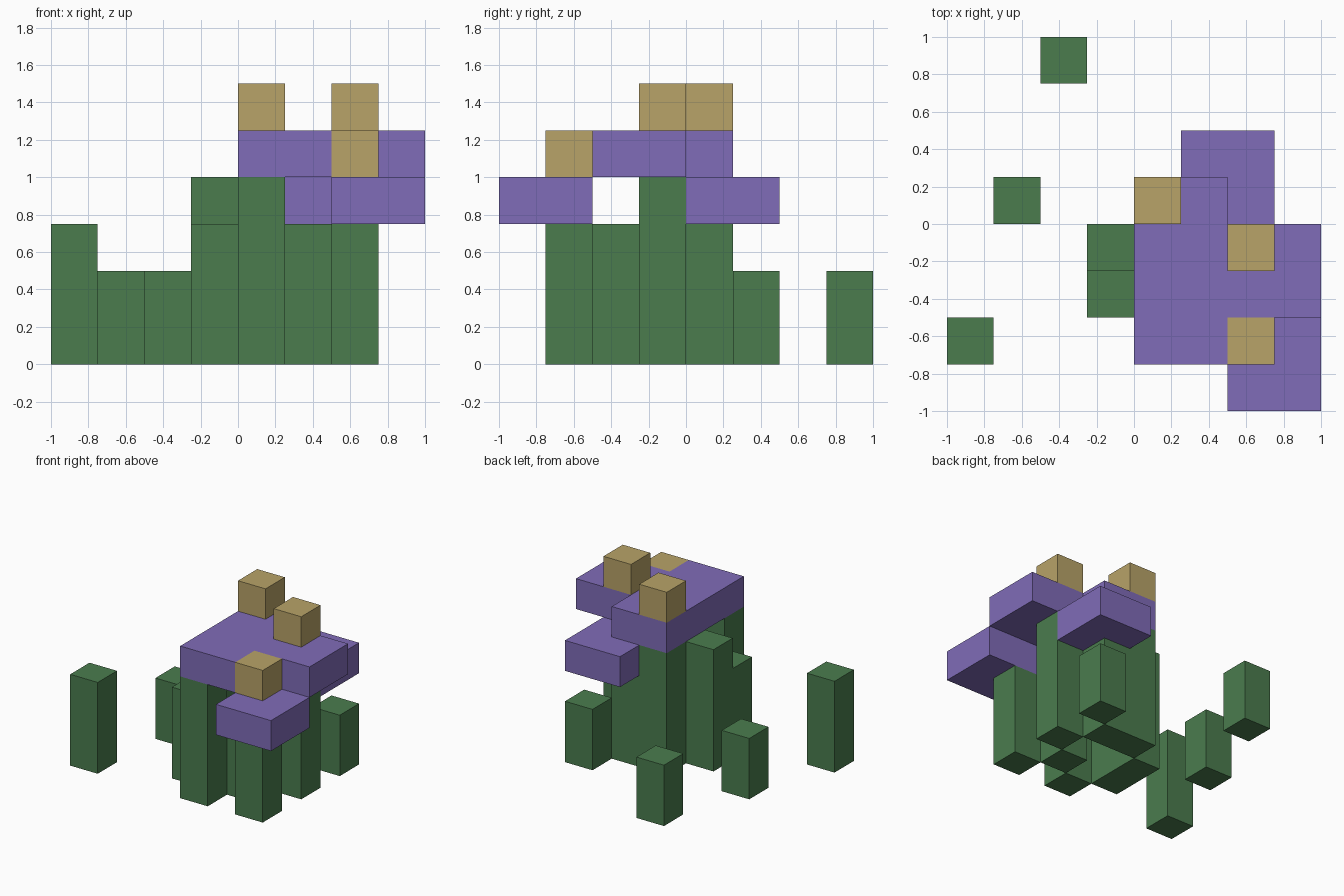
import bpy
import bmesh

CELL = 0.25

cube = bpy.data.objects.get("Cube")
if cube:
    bpy.data.objects.remove(cube, do_unlink=True)


def material(name, rgb):
    mat = bpy.data.materials.new(name)
    mat.use_nodes = True
    color = (*rgb, 1)
    mat.diffuse_color = color
    mat.node_tree.nodes["Principled BSDF"].inputs["Base Color"].default_value = color
    return mat


green = material("leaf green", (0.069, 0.202, 0.076))
purple = material("soft purple", (0.216, 0.15, 0.479))
tan = material("sand tan", (0.479, 0.366, 0.138))


def block(name, mat, corner, size):
    """Box given by its lowest corner and size, both counted in cells."""
    bm = bmesh.new()
    bmesh.ops.create_cube(bm, size=1)
    for v in bm.verts:
        v.co = [(c + (p + 0.5) * s) * CELL for p, c, s in zip(v.co, corner, size)]
    mesh = bpy.data.meshes.new(name)
    bm.to_mesh(mesh)
    bm.free()
    mesh.materials.append(mat)
    bpy.context.collection.objects.link(bpy.data.objects.new(name, mesh))


# Square posts standing on the ground: x, y, height
posts = {
    "lone_post_front": (-4, -3, 3),
    "lone_post_middle": (-3, 0, 2),
    "lone_post_back": (-2, 3, 2),
    "post_front_right": (0, -3, 4),
    "post_front_left": (2, -3, 3),
    "post_side_low": (-1, -2, 3),
    "post_side_high": (-1, -1, 4),
    "post_centre": (1, -2, 3),
    "post_left": (2, -1, 4),
    "post_back_high": (0, 0, 4),
    "post_back_low": (1, 0, 3),
    "post_back_short": (2, 1, 2),
}
for name, (x, y, height) in posts.items():
    block(name, green, (x, y, 0), (1, 1, height))

# Flat slabs resting on the posts
block("upper_slab_long", purple, (0, -3, 4), (2, 4, 1))
block("upper_slab_side", purple, (2, -2, 4), (2, 2, 1))
block("lower_slab_front", purple, (2, -4, 3), (2, 2, 1))
block("lower_slab_back", purple, (1, 0, 3), (2, 2, 1))

# Small cubes on top
for name, corner in (("top_cube_back", (0, 0, 5)),
                     ("top_cube_left", (2, -1, 5)),
                     ("top_cube_front", (2, -3, 4))):
    block(name, tan, corner, (1, 1, 1))
